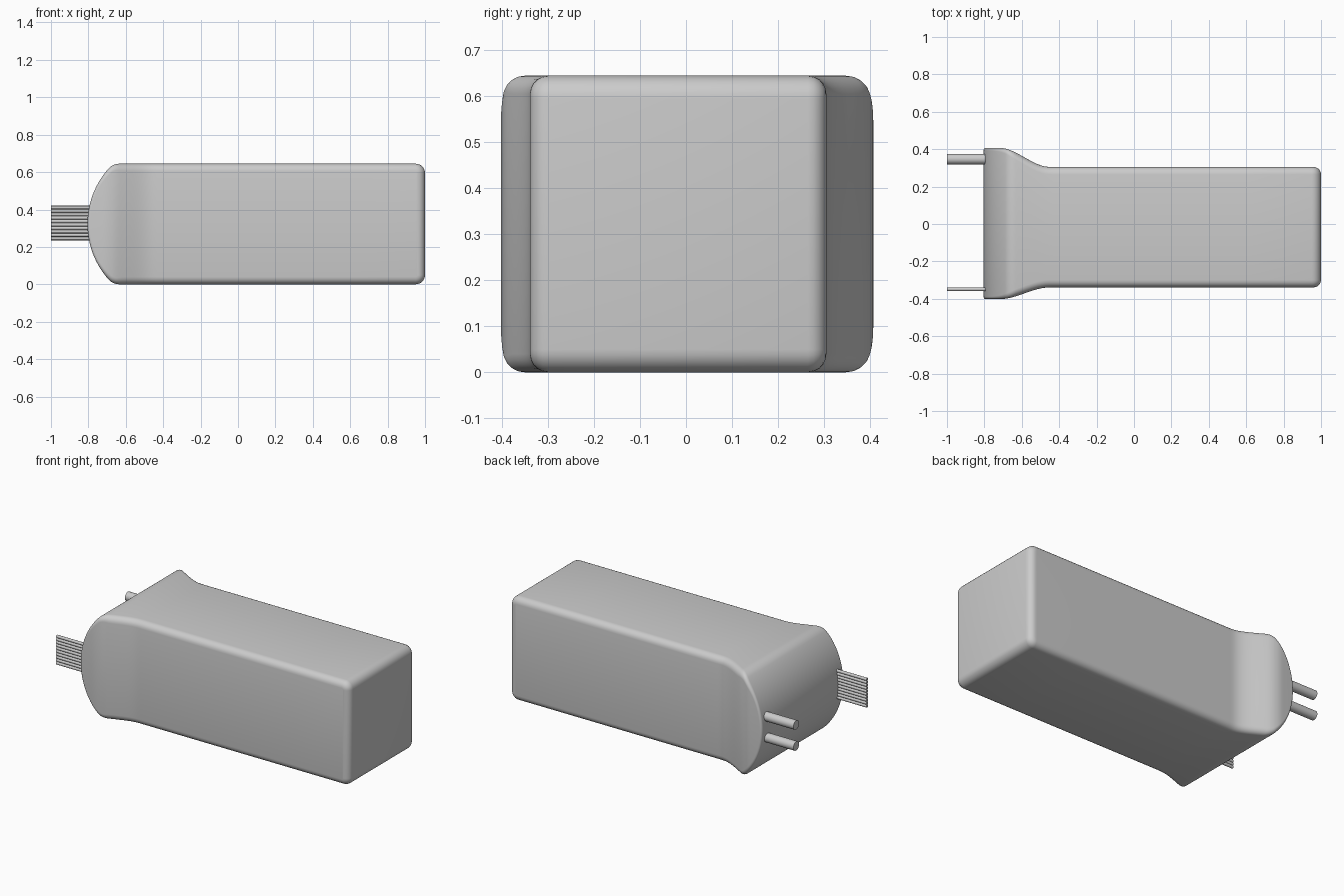
import bpy, bmesh, math
from mathutils import Vector

cube = bpy.data.objects.get("Cube")
if cube:
    bpy.data.objects.remove(cube, do_unlink=True)

grey = bpy.data.materials.new("light_grey")
grey.use_nodes = True
COLOUR = (0.6, 0.6, 0.6, 1)
grey.diffuse_color = COLOUR
grey.node_tree.nodes["Principled BSDF"].inputs["Base Color"].default_value = COLOUR

HEIGHT = 0.645
MID = HEIGHT / 2


def finish(name, bm):
    bmesh.ops.recalc_face_normals(bm, faces=bm.faces)
    mesh = bpy.data.meshes.new(name)
    bm.to_mesh(mesh)
    bm.free()
    mesh.materials.append(grey)
    obj = bpy.data.objects.new(name, mesh)
    bpy.context.collection.objects.link(obj)
    bpy.ops.object.select_all(action="DESELECT")
    obj.select_set(True)
    bpy.context.view_layer.objects.active = obj
    bpy.ops.object.shade_smooth_by_angle(angle=math.radians(35))
    return obj


def arc(cx, cz, r, start, end, steps):
    """Points and outward normals along an arc, angles in degrees."""
    out = []
    for i in range(steps + 1):
        a = math.radians(start + (end - start) * i / steps)
        n = Vector((math.cos(a), math.sin(a)))
        out.append((Vector((cx, cz)) + n * r, n))
    return out


def ease(x, low, high):
    t = min(max((x - low) / (high - low), 0), 1)
    return t * t * (3 - 2 * t)


def side_y(x, side):
    """Side wall position, flaring out toward the domed end."""
    wide, narrow = (0.407, 0.305) if side > 0 else (0.402, 0.339)
    return side * (wide + (narrow - wide) * ease(x, -0.72, -0.45))


# Upper half outline: square end corner, long top, shoulder, domed end
R, Q = 0.446, 0.08
rise = MID - Q
run = math.sqrt((R - Q) ** 2 - rise ** 2)
dome_x = -0.805 + R
turn = 180 - math.degrees(math.atan2(rise, run))
upper = arc(0.95, MID - 0.05, 0.05, 0, 90, 6)
up = Vector((0, 1))
upper += [(Vector((0.95 - 1.3 * i / 4, MID)), up) for i in range(1, 5)]
upper += [(Vector((-0.37 - 0.25 * i / 12, MID)), up) for i in range(13)]
upper += arc(dome_x - run, rise, Q, 90, turn, 8)
upper += arc(dome_x, 0, R, turn, 180, 16)[1:]
tip = upper.pop()
lower = [(Vector((p.x, -p.y)), Vector((n.x, -n.y))) for p, n in upper]
outline = upper + [tip] + lower[::-1]

# Body: rings with rounded rims, closed by flared side panels
bm = bmesh.new()
rings = []
STEPS = 5
for side in (-1, 1):
    layers = []
    for k in range(STEPS + 1):
        a = math.pi / 2 * k / STEPS
        ring = []
        for p, n in outline:
            r = 0.014 + 0.026 * ease(p.x, -0.78, -0.6)
            q = p - n * r * (1 - math.cos(a))
            y = side_y(q.x, side) - side * r * (1 - math.sin(a))
            ring.append(bm.verts.new((q.x, y, q.y + MID)))
        layers.append(ring)
    rings += layers[::-1] if side < 0 else layers
count = len(outline)
for first, second in zip(rings, rings[1:]):
    for i in range(count):
        j = (i + 1) % count
        bm.faces.new((first[i], first[j], second[j], second[i]))
for ring in (rings[0], rings[-1]):
    half = count // 2
    for i in range(half - 1):
        bm.faces.new((ring[i], ring[i + 1], ring[count - 2 - i], ring[count - 1 - i]))
    bm.faces.new((ring[half - 1], ring[half], ring[half + 1]))
finish("body", bm)


def rod(name, y, z, radius, sides):
    """Cylinder running along x out of the domed end."""
    bm = bmesh.new()
    bmesh.ops.create_cone(bm, cap_ends=True, segments=sides, radius1=radius,
                          radius2=radius, depth=0.3)
    for v in bm.verts:
        v.co = Vector((v.co.z - 0.85, v.co.x + y, v.co.y + z))
    finish(name, bm)


# Thick pair of pins at the back
for label, z in (("lower", 0.263), ("upper", 0.393)):
    rod(label + "_pin", 0.347, z, 0.028, 24)

# Ribbon of thin wires at the front
for i in range(10):
    rod(f"ribbon_wire_{i + 1}", -0.349, 0.245 + 0.0184 * i, 0.0092, 12)
